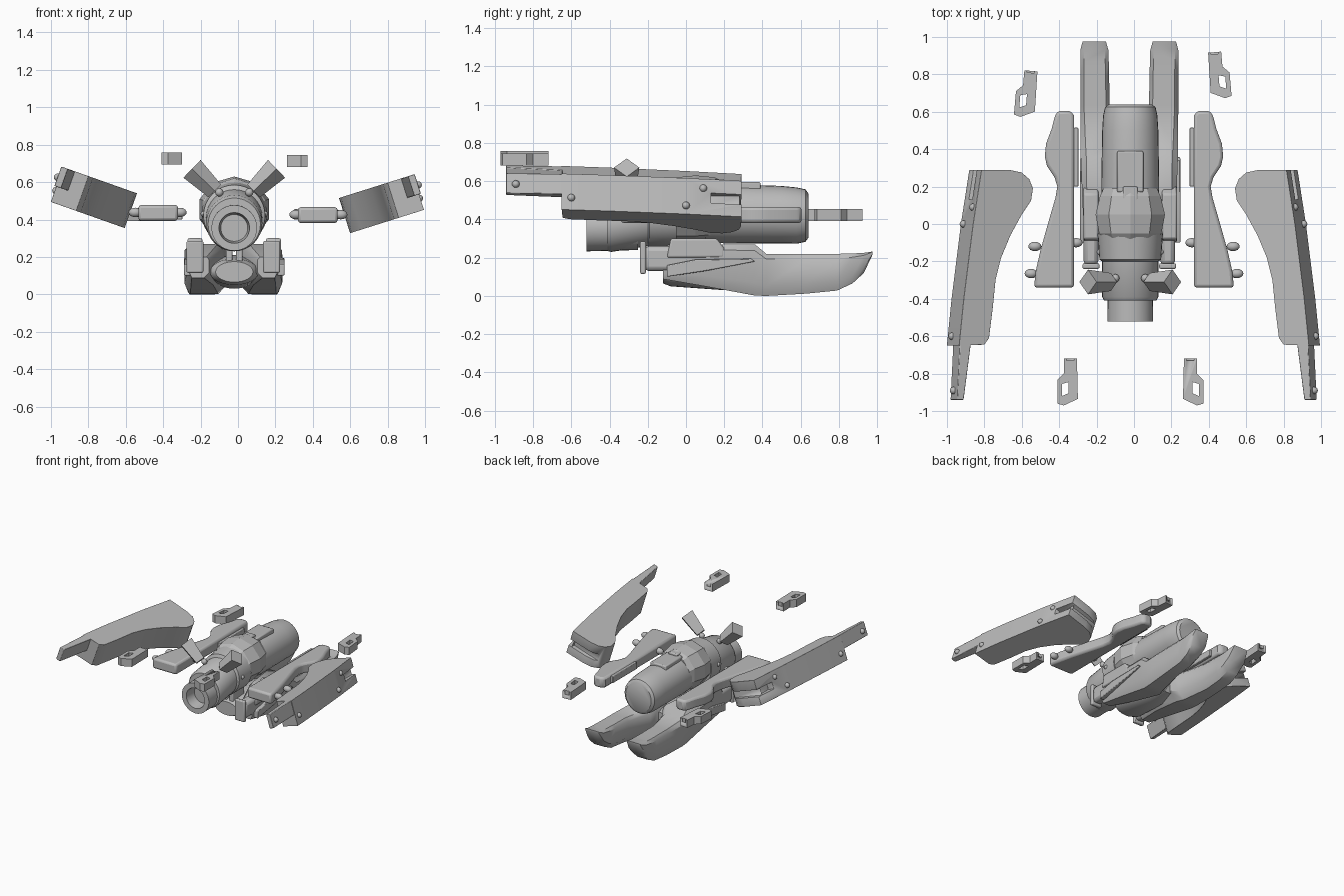
import bpy, bmesh, math
from mathutils import Vector, Matrix

if "Cube" in bpy.data.objects:
    bpy.data.objects.remove(bpy.data.objects["Cube"])

metal = bpy.data.materials.new("grey_metal")
metal.diffuse_color = (0.5, 0.5, 0.5, 1)
metal.use_nodes = True
metal.node_tree.nodes["Principled BSDF"].inputs["Base Color"].default_value = metal.diffuse_color
CX = -0.02  # centre line of the body


def finish(name, bm, bevel=0.0, segs=2, smooth=35):
    bmesh.ops.recalc_face_normals(bm, faces=bm.faces)
    me = bpy.data.meshes.new(name)
    bm.to_mesh(me)
    bm.free()
    ob = bpy.data.objects.new(name, me)
    bpy.context.collection.objects.link(ob)
    me.materials.append(metal)
    if bevel:
        m = ob.modifiers.new("bevel", 'BEVEL')
        m.width, m.segments, m.limit_method, m.angle_limit = bevel, segs, 'ANGLE', math.radians(40)
    if smooth:
        bpy.ops.object.select_all(action='DESELECT')
        ob.select_set(True)
        bpy.context.view_layer.objects.active = ob
        bpy.ops.object.shade_smooth_by_angle(angle=math.radians(smooth))
    return ob


def loft(name, rings, bevel=0.0, smooth=35):
    """Skin a list of equal rings of points and cap both ends."""
    bm = bmesh.new()
    vs = [[bm.verts.new(p) for p in r] for r in rings]
    n = len(vs[0])
    for a, b in zip(vs, vs[1:]):
        for i in range(n):
            bm.faces.new((a[i], a[(i + 1) % n], b[(i + 1) % n], b[i]))
    bm.faces.new(vs[0])
    bm.faces.new(vs[-1])
    return finish(name, bm, bevel, smooth=smooth)


def prism(name, outline, place, v0, v1, bevel=0.0):
    return loft(name, [[place(u, y, v) for u, y in outline] for v in (v0, v1)], bevel)


def box(name, x0, x1, y0, y1, z0, z1, bevel=0.0):
    return prism(name, [(x0, y0), (x1, y0), (x1, y1), (x0, y1)], lambda x, y, z: (x, y, z), z0, z1, bevel)


def tube(name, stations, n=32, smooth=35, turn=0.0):
    """Round body along y from (y, centre z, radius x, radius z)."""
    rings = []
    for y, cz, rx, rz in stations:
        a = [2 * math.pi * i / n + turn for i in range(n)]
        rings.append([(CX + rx * math.cos(t), y, cz + rz * math.sin(t)) for t in a])
    return loft(name, rings, smooth=smooth)


def ball(name, loc, scale):
    bm = bmesh.new()
    bmesh.ops.create_uvsphere(bm, u_segments=16, v_segments=10, radius=1)
    bmesh.ops.transform(bm, matrix=Matrix.LocRotScale(Vector(loc), None, Vector(scale)), verts=bm.verts)
    return finish(name, bm, smooth=60)


def cut(ob, cutter):
    m = ob.modifiers.new("cut", 'BOOLEAN')
    m.operation, m.object, m.solver = 'DIFFERENCE', cutter, 'EXACT'
    cutter.hide_render = True
    cutter.hide_viewport = True


# Central fuselage
tube("rear_barrel", [(0.64, .42, .115, .115), (0.625, .42, .135, .137), (0.58, .42, .145, .147),
                     (0.5, .425, .15, .15), (0.2, .43, .155, .155), (0.1, .43, .15, .15)])
tube("middle_collar", [(0.19, .45, .15, .15), (0.15, .455, .17, .165), (0.05, .455, .195, .175),
                       (-0.05, .45, .175, .17), (-0.09, .44, .15, .15)], n=10, smooth=0, turn=math.pi / 10)
tube("front_barrel", [(-0.05, .43, .175, .17), (-0.19, .42, .165, .165), (-0.2, .41, .15, .15),
                      (-0.39, .38, .15, .15), (-0.41, .375, .14, .14)])
tube("nozzle", [(-0.25, .36, .12, .12), (-0.52, .355, .122, .122), (-0.52, .355, .082, .082),
                (-0.43, .355, .072, .072)])
box("top_plate", CX - .07, CX + .07, .17, .39, .52, .595, .008)
box("top_strut", CX - .04, CX + .04, .04, .2, .55, .612, .008)

for s, side in ((1, "right"), (-1, "left")):
    # Diagonal square horns
    bm = bmesh.new()
    bmesh.ops.create_cone(bm, cap_ends=True, segments=4, radius1=.048, radius2=.066, depth=.17)
    rot = Matrix.Rotation(s * math.radians(46), 4, 'Y')
    bmesh.ops.transform(bm, matrix=Matrix.Translation((CX + s * .165, -.31, .612)) @ rot, verts=bm.verts)
    finish(side + "_horn", bm, smooth=0)
    ball(side + "_horn_joint", (CX + s * .08, -.29, .545), (.022, .022, .022))
    ball(side + "_body_bolt", (CX + s * .15, -.15, .43), (.03, .02, .02))

    # Lower hull: y, inner x, outer x, bottom, top
    hull = [(-.12, .13, .235, .088, .20), (.1, .06, .25, .05, .27), (.36, .02, .26, .002, .27),
            (.42, .05, .26, 0, .22), (.63, .105, .262, .012, .22), (.79, .108, .262, .028, .22),
            (.87, .11, .262, .065, .222), (.93, .112, .262, .12, .225), (.975, .125, .25, .215, .232)]
    rings = []
    for y, a, b, lo, hi in hull:
        w, h = (b - a) * .25, (hi - lo) * .25
        sec = [(a + w, lo), (b - w * .5, lo), (b, lo + h), (b, hi - h * .5), (b - w * .5, hi),
               (a + w * .5, hi), (a, hi - h * .5), (a, lo + h)]
        rings.append([(CX - .005 + s * x, y, z) for x, z in sec])
    loft(side + "_lower_hull", rings, smooth=40)

    # Front arm with flange, and wedge on the hull's flank
    m = CX - .005 + s * .205
    box(side + "_hull_arm", m - .04, m + .04, -.22, .15, .13, .26, .025)
    box(side + "_arm_flange", m - .045, m + .045, -.24, -.21, .115, .285, .008)
    place = lambda z, y, x: (CX + s * x, y, z)
    prism(side + "_flank_wedge", [(.1, -.1), (.16, -.1), (.19, .05), (.195, .34), (.18, .36), (.13, .1)],
          place, .23, .268, .005)
    prism(side + "_upper_hull_rail", [(.2, -.1), (.3, -.08), (.3, .16), (.25, .2), (.2, .2)],
          place, .17, .25, .01)
    # Strut from hull to fuselage
    loft(side + "_belly_strut", [[(CX + s * x, y, z) for x, y in ((.01, -.1), (.045, -.1), (.045, .05), (.01, .05))]
                                 for z in (.12, .32)], .008)

    # Inner wing
    inner = [(.32, -.34), (.535, -.34), (.525, -.25), (.50, -.14), (.455, .02), (.42, .14), (.41, .2),
             (.425, .25), (.465, .31), (.477, .36), (.47, .43), (.44, .51), (.422, .58), (.405, .605),
             (.34, .605), (.32, .58)]
    dz = .008 if s < 0 else -.004
    prism(side + "_inner_wing", inner, lambda x, y, z: (s * x, y, z + dz), .385, .47, .016)
    box(side + "_inner_wing_plate", s * .31 - .012, s * .31 + .012, .2, .515, .40, .455, .004)
    for x, y in ((.55, -.265), (.53, -.12), (.31, -.1)):
        ball(side + "_wing_peg", (s * x, y, .43 + dz), (.035, .025, .025))

    # Outer wing: tilted slab, u runs outward and v runs down through it
    tilt = math.radians(17.5 if s > 0 else 19.5)
    z0 = .515 if s > 0 else .54

    def slab(x, y, v):
        return (s * (x + v * math.sin(tilt)), y, z0 + (x - .54) * math.tan(tilt) - v * math.cos(tilt))

    outer = [(.815, .29), (.66, .288), (.60, .275), (.56, .24), (.54, .19), (.55, .125), (.60, .05),
             (.66, -.06), (.71, -.18), (.74, -.3), (.755, -.45), (.775, -.61), (.80, -.645),
             (.935, -.65), (.91, -.4), (.86, 0)]
    wing = prism(side + "_outer_wing", outer, slab, 0, .197)
    for k, (x0, x1, y0) in enumerate(((.5, .9, .255), (.79, .95, .13))):
        cut(wing, prism(side + "_slot_cutter_%d" % k, [(x0, y0), (x1, y0), (x1, .33), (x0, .33)],
                        slab, .075, .13))
    b = wing.modifiers.new("bevel", 'BEVEL')
    b.width, b.segments, b.limit_method, b.angle_limit = .012, 2, 'ANGLE', math.radians(50)
    prism(side + "_wing_prong", [(.87, -.63), (.93, -.63), (.945, -.94), (.91, -.94)], slab, 0, .11, .004)
    for x, y, v in ((.943, -.89, .06), (.928, -.6, .13), (.86, 0, .15), (.842, .09, .05)):
        ball(side + "_wing_bolt", slab(x, y, v), (.022, .02, .02))

# Belly cradle between the hulls
tube("belly_cradle", [(-.12, .12, .1, .055), (-.08, .12, .13, .07), (.2, .12, .13, .09), (.36, .12, .08, .07)])

# Four floating clips with a window
clip = [(-.045, .125), (.025, .125), (.025, .045), (.06, .01), (.06, -.115), (.025, -.125), (-.05, -.09)]
for name, x, y, z, s, turn in (("front_right_clip", .312, -.845, .682, 1, 0),
                               ("front_left_clip", -.35, -.845, .695, -1, 0),
                               ("rear_right_clip", .452, .795, .392, 1, 5),
                               ("rear_left_clip", -.572, .695, .392, -1, -5)):
    r = math.radians(turn)

    def place(u, w, v):
        u *= s
        return (x + u * math.cos(r) - w * math.sin(r), y + u * math.sin(r) + w * math.cos(r), z + v)

    ob = prism(name, clip, place, 0, .062)
    cut(ob, prism(name + "_window_cutter", [(0, .0), (.035, -.01), (.035, -.075), (0, -.06)],
                  place, -.05, .12))
    cut(ob, prism(name + "_notch_cutter", [(-.03, .115), (.01, .115), (.01, .15), (-.03, .15)],
                  place, .03, .12))
